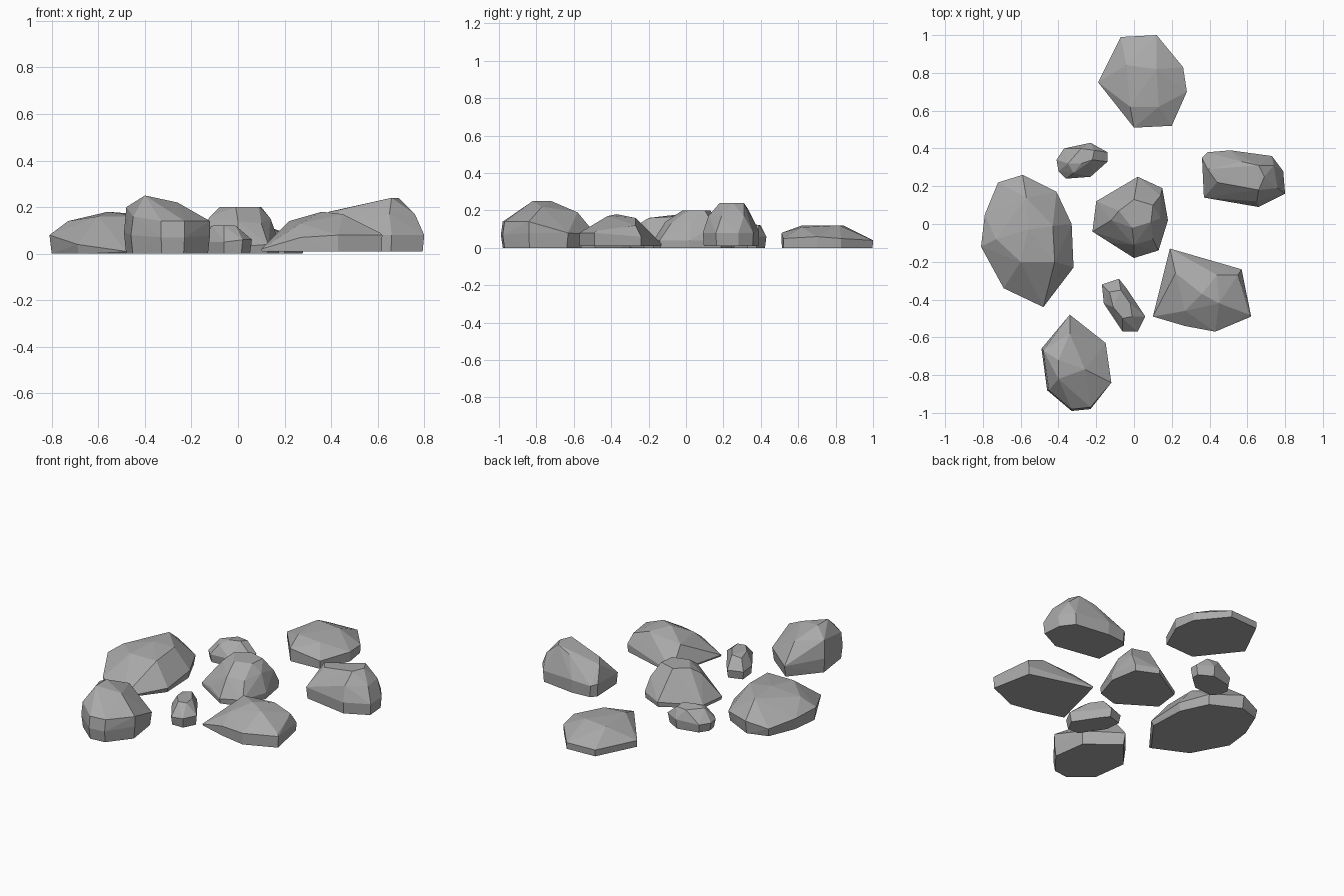
import bpy
import bmesh
from mathutils import Vector

CENTIMETRE = 0.01


def make_material(name, colour):
    """Plain matte material, same colour in viewport and render."""
    material = bpy.data.materials.new(name)
    material.use_nodes = True
    material.diffuse_color = colour
    shader = material.node_tree.nodes["Principled BSDF"]
    shader.inputs["Base Color"].default_value = colour
    shader.inputs["Roughness"].default_value = 1
    return material


def make_rock(name, rim, crown, footing, floor=0):
    """Chiselled boulder: a flat footing below a wide rim, closed by a crown.

    rim and crown are points in centimetres; footing is the size of the
    ground contact compared with the rim.
    """
    rim_points = [Vector(point) * CENTIMETRE for point in rim]
    crown_points = [Vector(point) * CENTIMETRE for point in crown]
    middle = sum(rim_points, Vector()) / len(rim_points)
    foot_points = []
    for point in rim_points:
        foot = middle.lerp(point, footing)
        foot.z = floor * CENTIMETRE
        foot_points.append(foot)

    # Wrap the three levels in one faceted skin
    mesh_builder = bmesh.new()
    for point in foot_points + rim_points + crown_points:
        mesh_builder.verts.new(point)
    hull = bmesh.ops.convex_hull(mesh_builder, input=mesh_builder.verts[:])
    leftovers = set(hull["geom_interior"]) | set(hull["geom_unused"])
    loose = [item for item in leftovers if isinstance(item, bmesh.types.BMVert)]
    bmesh.ops.delete(mesh_builder, geom=loose, context="VERTS")
    bmesh.ops.recalc_face_normals(mesh_builder, faces=mesh_builder.faces[:])

    mesh = bpy.data.meshes.new(name)
    mesh_builder.to_mesh(mesh)
    mesh_builder.free()
    mesh.materials.append(stone_grey)
    rock = bpy.data.objects.new(name, mesh)
    bpy.context.collection.objects.link(rock)
    return rock


default_cube = bpy.data.objects.get("Cube")
if default_cube:
    bpy.data.objects.remove(default_cube, do_unlink=True)

stone_grey = make_material("stone grey", (0.4, 0.4, 0.4, 1))

# Low slab at the back
make_rock(
    "back_rock",
    rim=[(-19, 75, 4), (-7, 99, 4), (12, 100, 4), (26, 83, 5),
         (28, 70, 6), (20, 52, 5), (0, 51, 8)],
    crown=[(-4, 84, 12), (12, 82, 12), (13, 62, 11), (-2, 62, 12)],
    footing=0.99,
)

# Long boulder on the right hand flank
make_rock(
    "right_long_rock",
    rim=[(-81, -12, 8), (-79, 5, 7), (-72, 22, 5), (-59, 26, 8),
         (-41, 17, 6), (-33, 0, 5), (-32, -23, 3), (-48, -44, 1),
         (-69, -34, 4)],
    crown=[(-73, -8, 14), (-56, -3, 18), (-57, 14, 17), (-43, -1, 17),
           (-42, -20, 16), (-60, -20, 16)],
    footing=0.96,
)

# Tall boulder at the front
make_rock(
    "front_rock",
    rim=[(-34, -48, 7), (-49, -66, 9), (-46, -88, 8), (-33, -99, 7),
         (-23, -98, 7), (-12, -84, 8), (-15, -63, 8)],
    crown=[(-48, -67, 20), (-40, -72, 25), (-40, -82, 25), (-26, -77, 22),
           (-45, -88, 16), (-33, -98, 14), (-23, -97, 14), (-12, -84, 14),
           (-34, -58, 19)],
    footing=0.95,
)

# Domed boulder in the middle
make_rock(
    "centre_rock",
    rim=[(-22, -4, 2), (-20, 12, 2), (2, 25, 3), (15, 19, 4),
         (18, 2, 4), (13, -14, 4), (0, -18, 3), (-12, -10, 4)],
    crown=[(-8, 7, 20), (0, 13, 20), (10, 10, 20), (9, 1, 20), (-1, -2, 20),
           (-12, 2, 16), (14, 3, 15), (0, -11, 14), (10, -8, 13),
           (14, 15, 12)],
    footing=0.98,
)

# Wedge at the left front
make_rock(
    "left_front_rock",
    rim=[(19, -13, 2), (57, -24, 6), (62, -49, 8), (43, -57, 8),
         (27, -54, 7), (10, -49, 2)],
    crown=[(22, -26, 14), (36, -37, 18), (44, -27, 16), (55, -27, 12),
           (45, -42, 17), (61, -48, 9), (27, -46, 13)],
    footing=0.99,
    floor=1,
)

# Blocky boulder on the left flank
make_rock(
    "left_rock",
    rim=[(36, 35, 9), (39, 38, 8), (51, 39, 9), (73, 36, 8),
         (79, 28, 8), (80, 16, 8), (66, 9, 8), (37, 14, 8)],
    crown=[(39, 29, 18), (44, 22, 19), (57, 20, 22), (66, 18, 24),
           (69, 25, 24), (66, 31, 24), (57, 33, 21), (76, 19, 17),
           (74, 31, 17), (65, 12, 17)],
    footing=0.97,
    floor=1,
)

# Two pebbles filling the gaps
make_rock(
    "back_pebble",
    rim=[(-41, 34, 5), (-37, 40, 5), (-23, 43, 6), (-14, 38, 6),
         (-14, 33, 6), (-23, 25, 5), (-36, 24, 5), (-40, 28, 5)],
    crown=[(-35, 32, 12), (-28, 32, 13), (-22, 34, 13), (-21, 39, 12),
           (-28, 40, 12), (-32, 27, 11)],
    footing=0.92,
)
make_rock(
    "front_pebble",
    rim=[(-17, -32, 5), (-8, -29, 5), (-4, -34, 5), (6, -49, 6),
         (2, -57, 6), (-6, -57, 5), (-16, -42, 5)],
    crown=[(-13, -36, 11), (-7, -35, 12), (-2, -42, 12), (-1, -49, 12),
           (-6, -50, 12), (-11, -44, 12)],
    footing=0.93,
)
